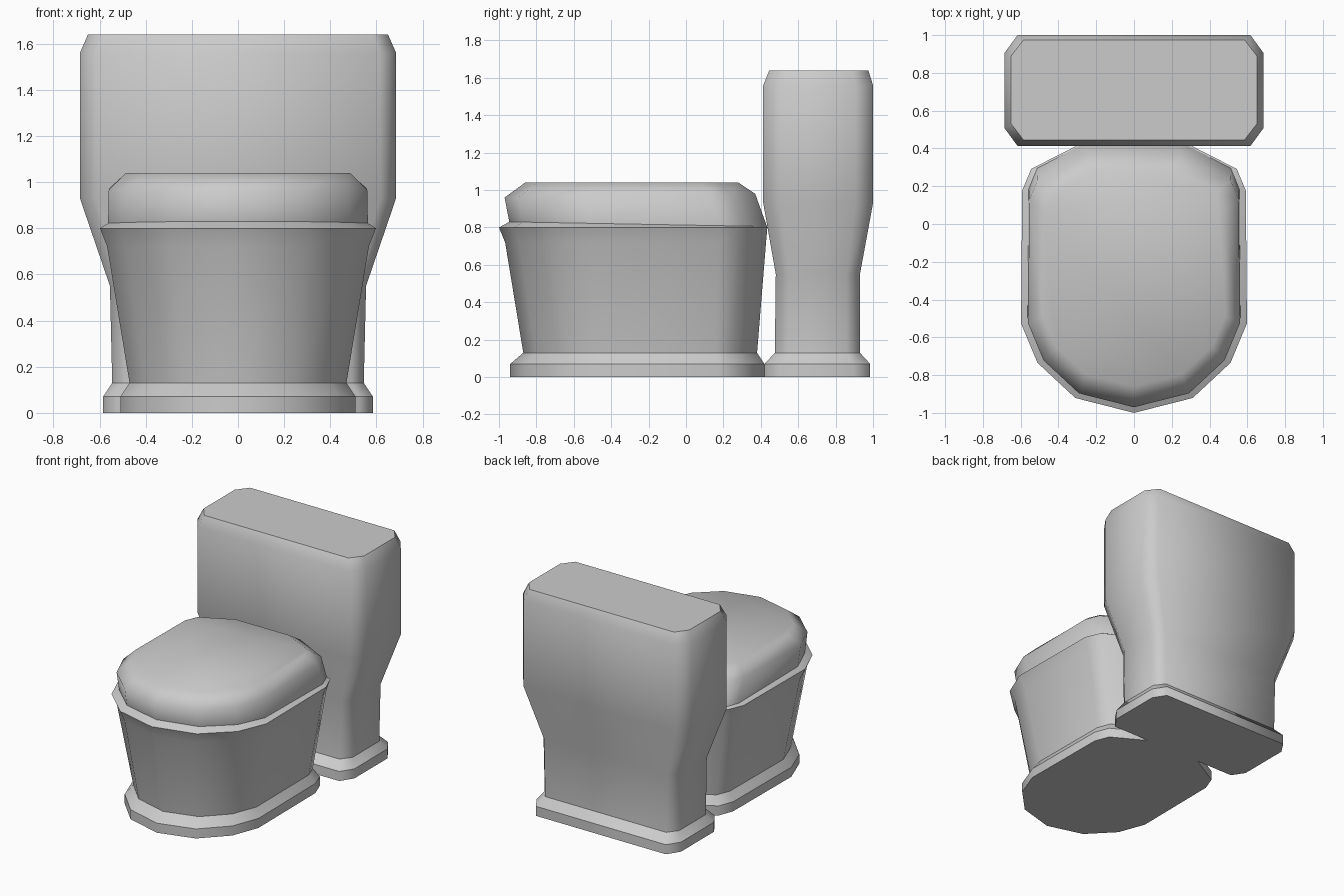
import bpy, bmesh

if "Cube" in bpy.data.objects:
    bpy.data.objects.remove(bpy.data.objects["Cube"])

# Half outlines: x as a fraction of half width, t from front (0) to back (1)
OVAL = [(0, 0), (.52, .055), (.855, .185), (1, .33), (.99, .82), (.91, .9), (.44, 1)]
BOX = [(.9, 0), (1, .16), (1, .84), (.9, 1)]


def outline(half):
    left = [(-x, t) for x, t in reversed(half) if x > 0]
    return half + left


def loft(name, half, levels, cap_bottom=True, cap_top=True):
    """Levels: (z front, z back, half width, y front, y back, sharp ring)."""
    bm = bmesh.new()
    pts = outline(half)
    n = len(pts)
    rings = []
    for zf, zb, w, yf, yb, sharp in levels:
        rings.append([bm.verts.new((x * w, yf + t * (yb - yf), zf + t * (zb - zf)))
                      for x, t in pts])
    for a, b in zip(rings, rings[1:]):
        for i in range(n):
            j = (i + 1) % n
            bm.faces.new((a[i], a[j], b[j], b[i]))
    if cap_bottom:
        bm.faces.new(rings[0][::-1])
    if cap_top:
        bm.faces.new(rings[-1])
    for f in bm.faces:
        f.smooth = True
    for ring, level in zip(rings, levels):
        if level[5]:
            for i in range(n):
                bm.edges.get((ring[i], ring[(i + 1) % n])).smooth = False
    bmesh.ops.recalc_face_normals(bm, faces=bm.faces)
    # An open shell must still face outwards
    if bm.calc_volume(signed=True) < 0:
        bmesh.ops.reverse_faces(bm, faces=bm.faces)
    me = bpy.data.meshes.new(name)
    bm.to_mesh(me)
    bm.free()
    ob = bpy.data.objects.new(name, me)
    bpy.context.collection.objects.link(ob)
    return ob


# Cistern with its plinth
loft("tank", BOX, [
    (0, 0, .585, .42, .985, True),
    (.07, .07, .585, .42, .985, True),
    (.13, .13, .545, .475, .93, True),
    (.55, .55, .555, .48, .93, False),
    (.93, .93, .685, .413, 1, False),
    (1.56, 1.56, .685, .413, 1, False),
    (1.64, 1.64, .65, .445, .975, True)])

# Bowl with foot and flared rim
loft("bowl", OVAL, [
    (0, 0, .51, -.94, .42, True),
    (.07, .07, .51, -.94, .42, True),
    (.13, .13, .47, -.87, .38, True),
    (.72, .72, .567, -.967, .428, False),
    (.8, .8, .598, -1, .435, True),
    (.83, .805, .563, -.945, .433, True)], cap_top=False)

# Closed lid, rising from the rim
loft("lid", OVAL, [
    (.83, .805, .563, -.945, .433, True),
    (.96, .98, .56, -.97, .37, False),
    (1.04, 1.04, .485, -.86, .28, False)], cap_bottom=False)
